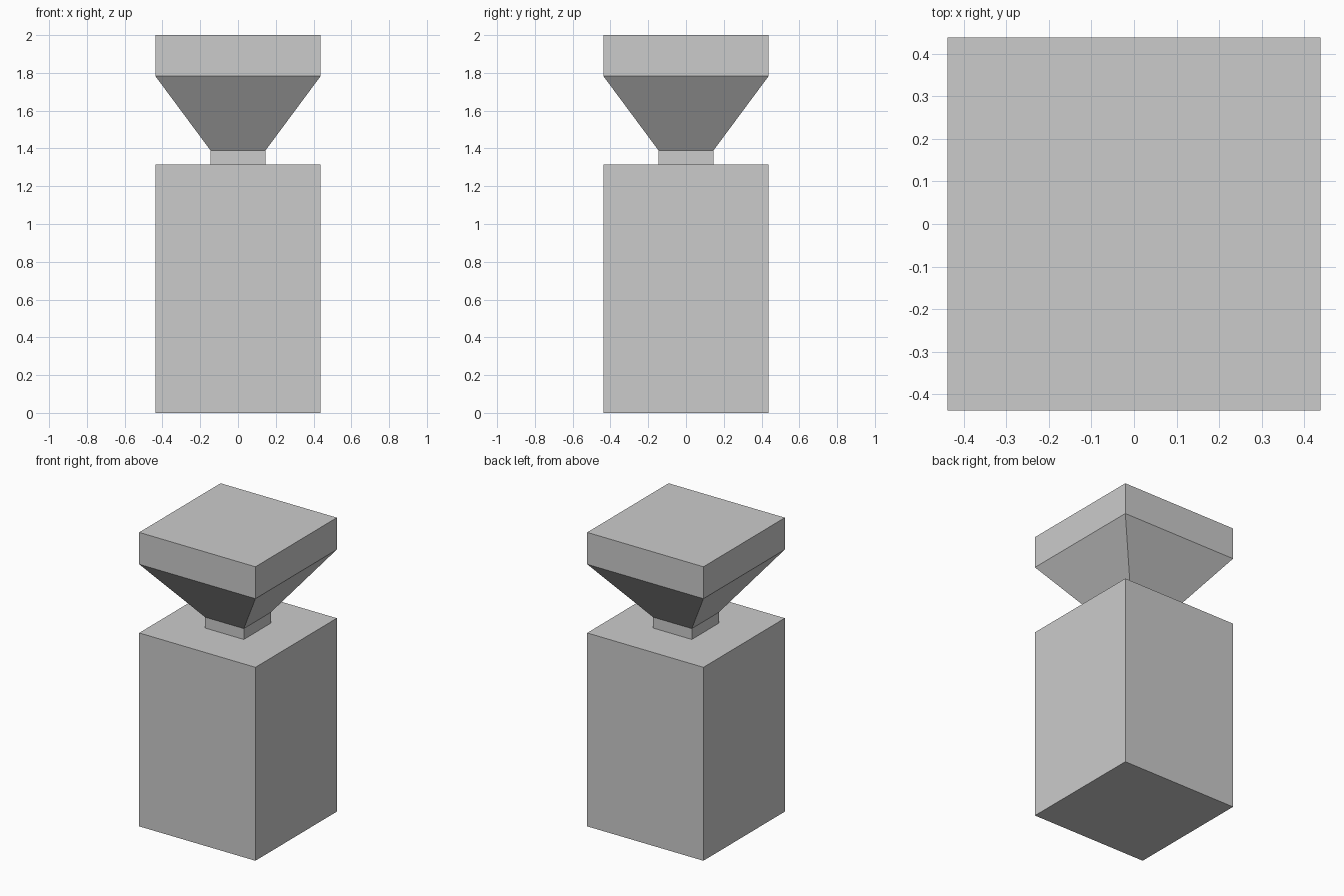
import bpy
import bmesh

if "Cube" in bpy.data.objects:
    bpy.data.objects.remove(bpy.data.objects["Cube"])

# Square cross-sections from bottom to top: (half width, height)
W, N = 0.4375, 0.1458
PROFILE = [(W, 0.0), (W, 1.316), (N, 1.316), (N, 1.39), (W, 1.783), (W, 2.0)]
CORNERS = [(-1, -1), (1, -1), (1, 1), (-1, 1)]


def square_loft(name, profile):
    bm = bmesh.new()
    rings = [[bm.verts.new((sx * h, sy * h, z)) for sx, sy in CORNERS]
             for h, z in profile]
    for low, high in zip(rings, rings[1:]):
        for i in range(4):
            j = (i + 1) % 4
            bm.faces.new((low[i], low[j], high[j], high[i]))
    bm.faces.new(rings[0][::-1])
    bm.faces.new(rings[-1])
    bmesh.ops.recalc_face_normals(bm, faces=bm.faces)
    mesh = bpy.data.meshes.new(name)
    bm.to_mesh(mesh)
    bm.free()
    obj = bpy.data.objects.new(name, mesh)
    bpy.context.collection.objects.link(obj)
    return obj


# Block base, narrow neck, flared underside and square cap in one closed shell
square_loft("necked_post", PROFILE)
